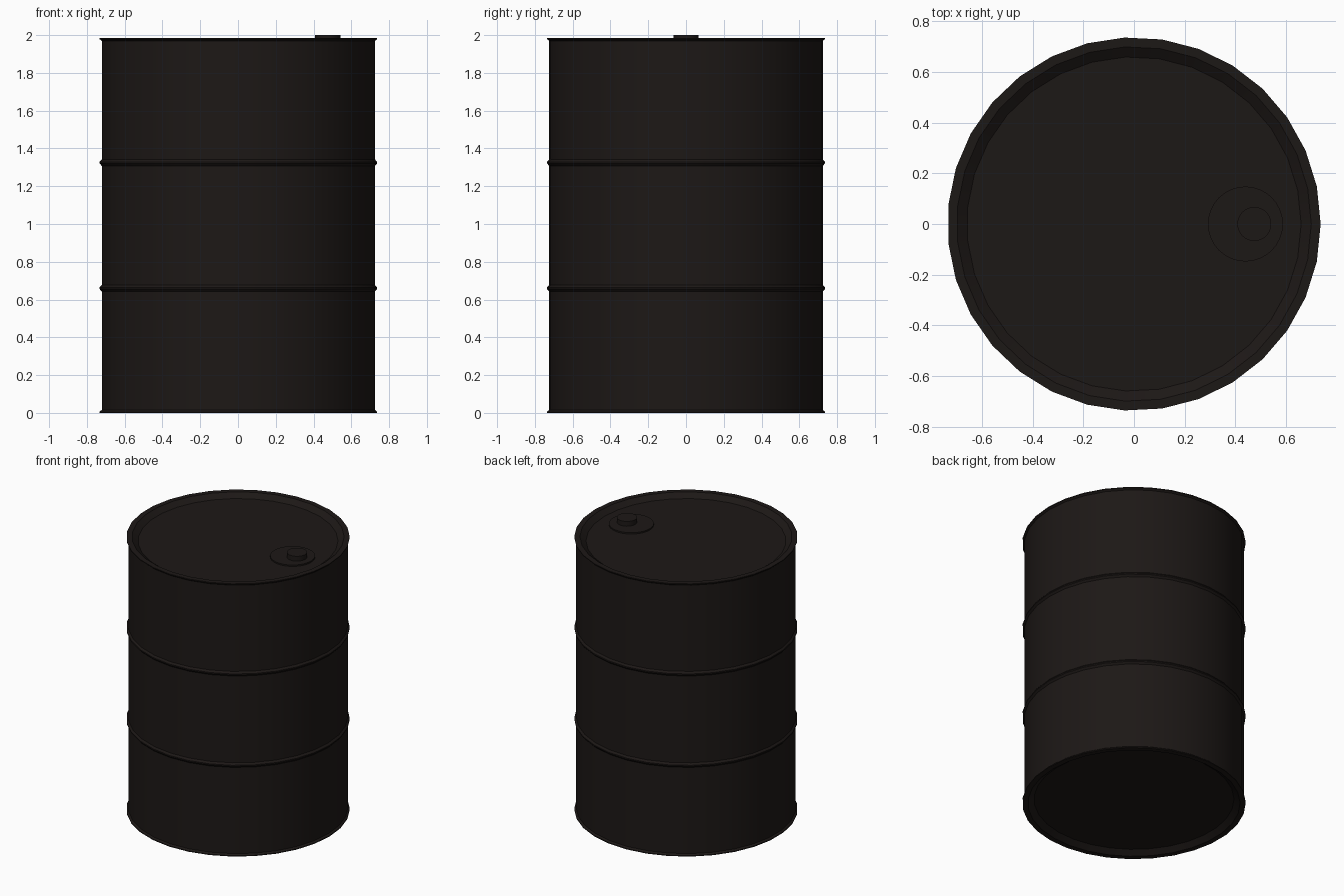
import bpy, bmesh, math
from mathutils import Vector

if "Cube" in bpy.data.objects:
    bpy.data.objects.remove(bpy.data.objects["Cube"])

paint = bpy.data.materials.new("dark_paint")
paint.diffuse_color = (0.012, 0.009, 0.008, 1)
paint.use_nodes = True
paint.node_tree.nodes["Principled BSDF"].inputs["Base Color"].default_value = paint.diffuse_color


def lathe(name, profile, sides, centre=(0, 0, 0)):
    """Revolve an (r, z) profile round z, capping both open ends."""
    bm = bmesh.new()
    rings = []
    for r, z in profile:
        rings.append([bm.verts.new((r * math.cos(2 * math.pi * i / sides),
                                    r * math.sin(2 * math.pi * i / sides), z))
                      for i in range(sides)])
    for a, b in zip(rings, rings[1:]):
        for i in range(sides):
            j = (i + 1) % sides
            bm.faces.new((a[i], a[j], b[j], b[i]))
    bm.faces.new(rings[0][::-1])
    bm.faces.new(rings[-1])
    bmesh.ops.recalc_face_normals(bm, faces=bm.faces)
    mesh = bpy.data.meshes.new(name)
    bm.to_mesh(mesh)
    bm.free()
    mesh.materials.append(paint)
    obj = bpy.data.objects.new(name, mesh)
    bpy.context.collection.objects.link(obj)
    obj.location = centre
    bpy.ops.object.select_all(action='DESELECT')
    obj.select_set(True)
    bpy.context.view_layer.objects.active = obj
    bpy.ops.object.shade_smooth_by_angle(angle=math.radians(30))
    return obj


H, R, LIP = 1.985, 0.725, 0.737


def rib(z):
    return [(R, z - 0.017), (LIP, z - 0.004), (LIP, z + 0.004), (R, z + 0.017)]


# Drum shell: recessed base, flared rims, two rolling ribs, recessed lid
profile = [(0.66, 0.03), (0.70, 0.0), (LIP, 0.0), (LIP, 0.006), (R, 0.016)]
profile += rib(0.66) + rib(1.325)
profile += [(R, H - 0.016), (LIP, H - 0.006), (LIP, H), (0.70, H), (0.66, H - 0.03)]
lathe("drum_shell", profile, 31)

# Filler plate and bung on the lid
lathe("filler_plate", [(0.148, 1.95), (0.148, 1.965)], 32, (0.44, 0, 0))
lathe("bung_cap", [(0.067, 1.95), (0.067, 2.0)], 32, (0.475, 0, 0))
